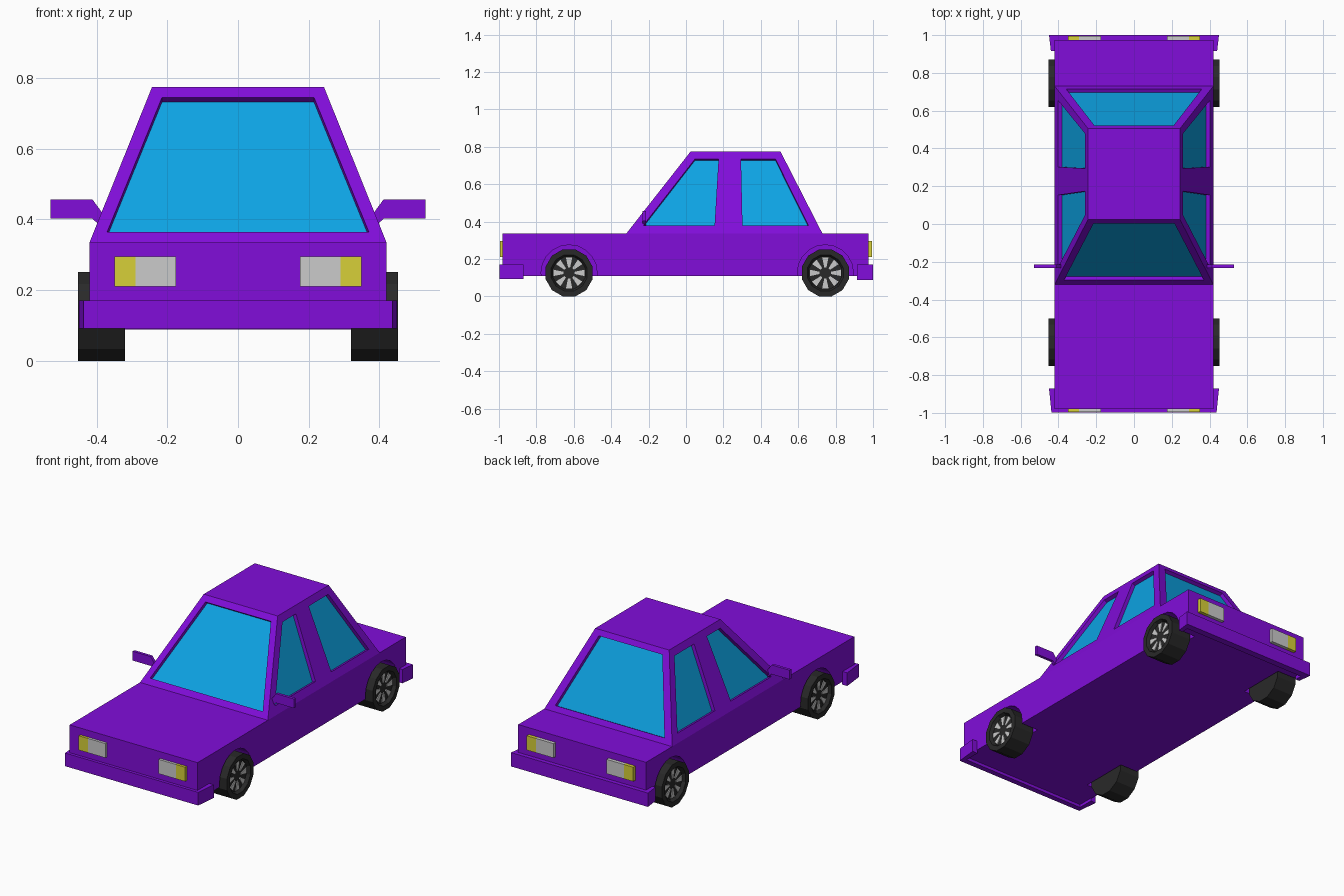
import bpy, bmesh, math
from mathutils import Vector, Matrix

if "Cube" in bpy.data.objects:
    bpy.data.objects.remove(bpy.data.objects["Cube"])


def material(name, rgb):
    m = bpy.data.materials.new(name)
    m.diffuse_color = (*rgb, 1)
    m.use_nodes = True
    m.node_tree.nodes["Principled BSDF"].inputs["Base Color"].default_value = m.diffuse_color
    return m


PAINT = material("purple_paint", (0.22, 0.004, 0.7))
GLASS = material("blue_glass", (0.004, 0.37, 0.78))
RUBBER = material("black_rubber", (0.022, 0.022, 0.022))
AMBER = material("yellow_lamp", (0.68, 0.63, 0.04))


def finish(bm, name, mat=None):
    bmesh.ops.recalc_face_normals(bm, faces=bm.faces[:])
    me = bpy.data.meshes.new(name)
    bm.to_mesh(me)
    bm.free()
    ob = bpy.data.objects.new(name, me)
    bpy.context.collection.objects.link(ob)
    if mat:
        me.materials.append(mat)
    return ob


def add_prism(bm, points, offset):
    """Add a closed prism: a polygon swept along an offset vector."""
    f = bm.faces.new([bm.verts.new(p) for p in points])
    ext = bmesh.ops.extrude_face_region(bm, geom=[f], use_keep_orig=True)
    verts = [v for v in ext["geom"] if isinstance(v, bmesh.types.BMVert)]
    bmesh.ops.translate(bm, verts=verts, vec=Vector(offset))


def prism(name, points, offset, mat=None):
    bm = bmesh.new()
    add_prism(bm, points, offset)
    return finish(bm, name, mat)


def box(name, x0, x1, y0, y1, z0, z1, mat=None):
    return prism(name, [(x0, y0, z0), (x1, y0, z0), (x1, y1, z0), (x0, y1, z0)],
                 (0, 0, z1 - z0), mat)


def carve(ob, cutter):
    mod = ob.modifiers.new("carve", "BOOLEAN")
    mod.operation, mod.solver, mod.object = "DIFFERENCE", "EXACT", cutter
    bpy.context.view_layer.objects.active = ob
    bpy.ops.object.modifier_apply(modifier=mod.name)
    bpy.data.objects.remove(cutter)


AXLES = (-0.625, 0.745)
WHEEL_R, WHEEL_Z = 0.13, 0.1256

# Lower body with wheel wells
body = box("body", -0.42, 0.42, -0.98, 0.975, 0.11, 0.335, PAINT)
bm = bmesh.new()
for y in AXLES:
    for s in (-1, 1):
        ring = [(s * 0.305, y + 0.15 * math.cos(i * math.tau / 20),
                 WHEEL_Z + 0.15 * math.sin(i * math.tau / 20)) for i in range(20)]
        add_prism(bm, ring, (s * 0.2, 0, 0))
carve(body, finish(bm, "well_cutter"))

# Cabin: tapered block
bm = bmesh.new()
low = [bm.verts.new((x, y, 0.335)) for x, y in
       ((-0.42, -0.32), (0.42, -0.32), (0.42, 0.73), (-0.42, 0.73))]
top = [bm.verts.new((x, y, 0.775)) for x, y in
       ((-0.243, 0.025), (0.243, 0.025), (0.243, 0.505), (-0.243, 0.505))]
bm.faces.new(low)
bm.faces.new(top)
for i in range(4):
    j = (i + 1) % 4
    bm.faces.new((low[i], low[j], top[j], top[i]))
cabin = finish(bm, "cabin", PAINT)


def front_y(z):
    return -0.32 + (z - 0.335) * 0.345 / 0.44


def rear_y(z):
    return 0.73 - (z - 0.335) * 0.225 / 0.44


def side_x(z):
    return 0.42 - (z - 0.335) * 0.177 / 0.44


# Window outlines lying on the cabin faces, with each face normal
windows = []
trapezoid = ((-0.37, 0.365), (0.37, 0.365), (0.215, 0.745), (-0.215, 0.745))
windows.append(("windscreen", [(x, front_y(z), z) for x, z in trapezoid],
                Vector((0, -0.44, 0.345)).normalized()))
windows.append(("rear_window", [(x * 0.97, rear_y(z), z) for x, z in trapezoid],
                Vector((0, 0.44, 0.225)).normalized()))
front_side = ((-0.228, 0.38), (0.153, 0.38), (0.174, 0.735), (0.048, 0.735))
rear_side = ((0.302, 0.38), (0.654, 0.38), (0.478, 0.735), (0.294, 0.735))
for s, side in ((-1, "left"), (1, "right")):
    n = Vector((s * 0.44, 0, 0.177)).normalized()
    for label, shape in (("front", front_side), ("rear", rear_side)):
        windows.append((f"{label}_{side}_window",
                        [(s * side_x(z), y, z) for y, z in shape], n))

# Recess the windows and lay a pane in each
DEPTH = 0.025
bm = bmesh.new()
for name, pts, n in windows:
    add_prism(bm, [Vector(p) + n * 0.02 for p in pts], -n * (0.02 + DEPTH))
carve(cabin, finish(bm, "window_cutter"))
for name, pts, n in windows:
    prism(name, [Vector(p) - n * DEPTH for p in pts], n * 0.003, GLASS)

# Wrap-around bumpers
for name, s, outer, inner, reach, front_x, back_x, z0 in (
        ("front_bumper", -1, 0.998, 0.965, 0.87, 0.437, 0.45, 0.092),
        ("rear_bumper", 1, 1.0, 0.96, 0.915, 0.45, 0.44, 0.088)):
    half = [(front_x, outer), (back_x, reach), (0.415, reach), (0.415, inner)]
    loop = half + [(-x, y) for x, y in reversed(half)]
    prism(name, [(x, s * y, z0) for x, y in loop], (0, 0, 0.17 - z0), PAINT)

# Lamps and side mirrors
for s, side in ((-1, "left"), (1, "right")):
    for end, y0, y1 in (("front", -0.995, -0.97), ("rear", 0.97, 0.995)):
        box(f"{end}_{side}_lamp", s * 0.175, s * 0.29, y0, y1, 0.21, 0.295)
        box(f"{end}_{side}_indicator", s * 0.29, s * 0.35, y0, y1, 0.21, 0.295, AMBER)
    outline = ((0.53, 0.457), (0.412, 0.457), (0.385, 0.42), (0.385, 0.378), (0.412, 0.402), (0.53, 0.402))
    prism(f"{side}_mirror", [(s * x, -0.232, z) for x, z in outline],
          (0, 0.017, 0), PAINT)

# Wheels: twelve-sided lathed tyre with dished rim and eight wedge spokes
SECTION = ((0.32, 0), (0.32, WHEEL_R), (0.452, WHEEL_R),
           (0.452, 0.1), (0.432, 0.09), (0.432, 0))
for y, end in zip(AXLES, ("front", "rear")):
    for s, side in ((-1, "left"), (1, "right")):
        centre = Vector((0, y, WHEEL_Z))
        a = math.radians(15)
        bm = bmesh.new()
        vs = [bm.verts.new(centre + Vector((s * x, r * math.sin(a), r * math.cos(a))))
              for x, r in SECTION]
        es = [bm.edges.new(p) for p in zip(vs, vs[1:])]
        bmesh.ops.spin(bm, geom=vs + es, cent=centre, axis=(1, 0, 0),
                       angle=math.tau, steps=12)
        bmesh.ops.remove_doubles(bm, verts=bm.verts[:], dist=1e-4)
        finish(bm, f"{end}_{side}_wheel", RUBBER)

        bm = bmesh.new()
        for i in range(8):
            turn = Matrix.Rotation(i * math.tau / 8, 3, "X")
            wedge = ((-0.006, 0.03), (0.006, 0.03), (0.017, 0.083), (-0.017, 0.083))
            add_prism(bm, [centre + turn @ Vector((s * 0.43, w, r)) for w, r in wedge],
                      (s * 0.007, 0, 0))
        finish(bm, f"{end}_{side}_spokes")
